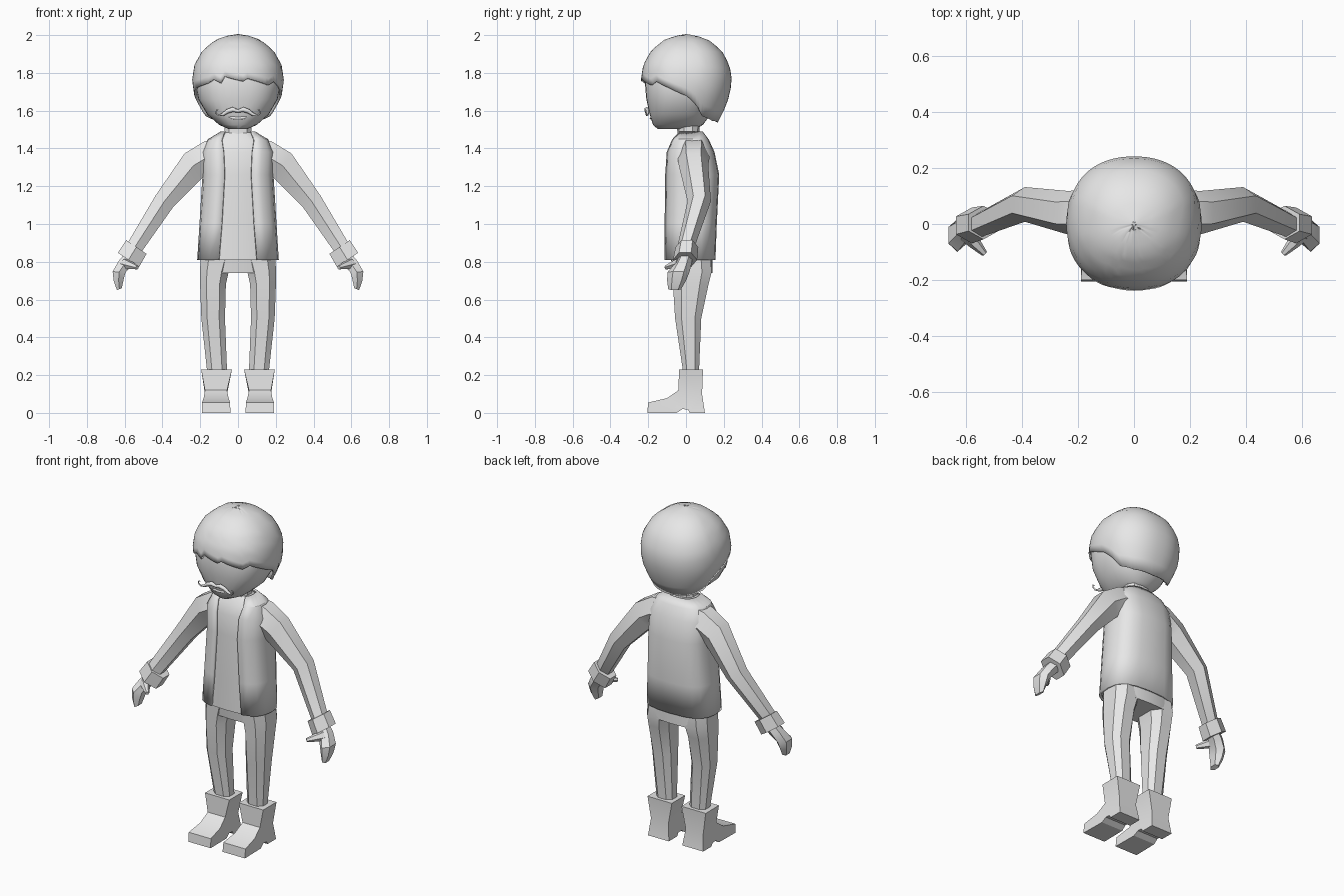
import bpy, bmesh, math
from mathutils import Vector

if "Cube" in bpy.data.objects:
    bpy.data.objects.remove(bpy.data.objects["Cube"])

grey = bpy.data.materials.new("plain_grey")
grey.diffuse_color = (0.8, 0.8, 0.8, 1)
grey.use_nodes = True
grey.node_tree.nodes["Principled BSDF"].inputs["Base Color"].default_value = grey.diffuse_color


def finish(name, bm, angle=30, mirror=False, thickness=0):
    bmesh.ops.recalc_face_normals(bm, faces=bm.faces)
    me = bpy.data.meshes.new(name)
    bm.to_mesh(me)
    bm.free()
    me.materials.append(grey)
    ob = bpy.data.objects.new(name, me)
    bpy.context.collection.objects.link(ob)
    bpy.ops.object.select_all(action='DESELECT')
    ob.select_set(True)
    bpy.context.view_layer.objects.active = ob
    bpy.ops.object.shade_smooth_by_angle(angle=math.radians(angle))
    if thickness:
        s = ob.modifiers.new("thickness", 'SOLIDIFY')
        s.thickness = thickness
        s.offset = 0
    if mirror:
        ob.modifiers.new("mirror", 'MIRROR')
    return ob


def loft(name, rings, caps=True, closed=True, **kw):
    """Skin a list of equal-length rings of points."""
    bm = bmesh.new()
    vs = [[bm.verts.new(p) for p in r] for r in rings]
    n = len(rings[0])
    for a, b in zip(vs, vs[1:]):
        for i in range(n if closed else n - 1):
            j = (i + 1) % n
            bm.faces.new((a[i], a[j], b[j], b[i]))
    if caps:
        bm.faces.new(vs[0])
        bm.faces.new(vs[-1])
    return finish(name, bm, **kw)


def spow(v, e):
    return math.copysign(abs(v) ** e, v)


def oval(z, hw, yf, yb, a, n=2.4, cx=0):
    """Point on a rounded-square outline; angle 0 faces front."""
    cy, hy = (yf + yb) / 2, (yb - yf) / 2
    return Vector((cx + hw * spow(math.sin(a), 2 / n), cy - hy * spow(math.cos(a), 2 / n), z))


def ovals(rows, sides, n=2.4):
    return [[oval(*r, 2 * math.pi * i / sides, n) for i in range(sides)] for r in rows]


def lerp(table, x):
    for (x0, y0), (x1, y1) in zip(table, table[1:]):
        if x0 <= x <= x1:
            return y0 + (y1 - y0) * (x - x0) / (x1 - x0)
    return table[-1][1] if x > table[-1][0] else table[0][1]


def limb(name, rows, sides=6, **kw):
    """Rows: centre, sideways direction in xz, half sizes across and in y."""
    rings = []
    for c, u, hu, hv in rows:
        u = Vector((u[0], 0, u[1])).normalized()
        rings.append([Vector(c) + u * hu * 1.15 * math.sin(t) + Vector((0, hv * math.cos(t), 0))
                      for t in (2 * math.pi * i / sides for i in range(sides))])
    return loft(name, rings, mirror=True, **kw)


# head and neck
loft("head", ovals([(1.503, .05, -.15, .05), (1.525, .10, -.175, .09), (1.58, .163, -.192, .13),
                    (1.66, .21, -.21, .16), (1.75, .228, -.218, .2), (1.85, .21, -.2, .19),
                    (1.94, .12, -.12, .12)], 32), angle=40)
loft("neck", ovals([(1.43, .085, -.055, .08), (1.48, .072, -.045, .07), (1.54, .078, -.05, .075)], 10))

# hair cap with a jagged fringe that drops towards the nape
profile = [(1.54, .168), (1.6, .198), (1.68, .23), (1.76, .242), (1.84, .23), (1.915, .188),
           (1.97, .12), (1.99, .06), (2.0, 0)]
side = [(70, 1.72), (90, 1.68), (105, 1.62), (113, 1.575), (140, 1.55), (180, 1.54)]
fringe = [(-50, 1.735), (-40, 1.745), (-30, 1.765), (-20, 1.745), (-15, 1.78), (5, 1.755),
          (10, 1.77), (40, 1.735), (50, 1.755)]
edge = [(-d, z) for d, z in reversed(side)] + fringe + side
hair = []
for k in range(13):
    t = max(k / 12, .02)
    row = []
    for d in range(-180, 180, 5):
        z = 2 - (2 - lerp(edge, d)) * (1 - math.cos(t * math.pi / 2))
        r = lerp(profile, z)
        row.append(oval(z, r - .006, -(r - .01), r - .006, math.radians(d), 2.25))
    hair.append(row)
bm = bmesh.new()
hv = [[bm.verts.new(p) for p in r] for r in hair]
bm.faces.new(hv[0])
for a, b in zip(hv, hv[1:]):
    for i in range(72):
        j = (i + 1) % 72
        bm.faces.new((a[i], a[j], b[j], b[i]))
finish("hair", bm, angle=45, thickness=.014)


# curled moustache and lower lip
def strand(name, pts, depth):
    cu = bpy.data.curves.new(name, 'CURVE')
    cu.dimensions = '3D'
    cu.bevel_depth = depth
    cu.bevel_resolution = 1
    cu.use_fill_caps = True
    sp = cu.splines.new('POLY')
    sp.points.add(len(pts) - 1)
    for p, (x, y, z, r) in zip(sp.points, pts):
        p.co = (x, y, z, 1)
        p.radius = r
    cu.materials.append(grey)
    bpy.context.collection.objects.link(bpy.data.objects.new(name, cu))


wing = [(.028, -.208, 1.606, 1.1), (.055, -.206, 1.597, 1), (.08, -.205, 1.58, .7),
        (.103, -.208, 1.575, .4), (.118, -.211, 1.588, .3), (.114, -.213, 1.603, .25),
        (.104, -.213, 1.604, .15)]
strand("moustache", [(-x, y, z, r) for x, y, z, r in reversed(wing)] + [(0, -.207, 1.598, .7)] + wing, .012)
strand("lower_lip", [(-.06, -.177, 1.572, .3), (-.03, -.183, 1.562, 1), (0, -.184, 1.56, 1),
                     (.03, -.183, 1.562, 1), (.06, -.177, 1.572, .3)], .008)

# shirt and open jacket
torso = [(.81, .21, -.115, .15), (1.0, .198, -.112, .157), (1.26, .182, -.108, .17),
         (1.38, .185, -.1, .145), (1.445, .155, -.075, .115), (1.485, .088, -.045, .085)]
gap = [.10, .085, .07, .075, .085, .07]
loft("shirt", ovals([(z, w - .014, f + .006, b - .014) for z, w, f, b in torso], 20, 2.8))
coat = []
for row, g in zip(torso, gap):
    a0 = math.asin((g / row[1]) ** 1.4)
    coat.append([oval(*row, a0 + (2 * math.pi - 2 * a0) * i / 18, 2.8) for i in range(19)])
loft("jacket", coat, caps=False, closed=False, thickness=.012)

# sleeves, cuffs and hands
limb("sleeve", [((.11, .04, 1.365), (.1, 1), .085, .085), ((.16, .04, 1.355), (.2, 1), .085, .085),
                ((.235, .04, 1.31), (.6, .8), .08, .078), ((.39, .07, 1.12), (.83, .56), .056, .062),
                ((.545, 0, .88), (.83, .56), .044, .046)])
limb("cuff", [((.538, .005, .878), (.83, .56), .065, .06), ((.58, -.005, .81), (.83, .56), .068, .064)])
limb("hand", [((.565, 0, .83), (.83, .56), .035, .036), ((.6, -.015, .79), (.88, .4), .035, .045),
              ((.63, -.04, .745), (1, .1), .034, .058), ((.632, -.05, .70), (1, -.1), .026, .05),
              ((.628, -.06, .655), (1, -.4), .014, .034)])

# thumb, angled forward and inward
tip = Vector((-.065, -.07, -.02))
u = tip.cross(Vector((0, 0, 1))).normalized()
w = tip.cross(u).normalized()
loft("thumb", [[Vector((.6, -.035, .79)) + tip * s + (u * math.cos(t) + w * math.sin(t)) * r
                for t in (math.pi * i / 3 for i in range(6))]
               for s, r in ((0, .03), (.5, .022), (1.02, .011))], mirror=True)

# trousers
loft("hips", ovals([(.74, .195, -.07, .14), (.86, .19, -.085, .14)], 16, 3))
legs = [(.85, .01, .2, -.085, .135), (.745, .045, .207, -.078, .142), (.68, .06, .205, -.075, .125),
        (.5, .065, .198, -.062, .085), (.23, .055, .168, -.02, .072), (.17, .06, .165, -.02, .07)]
loft("trouser_leg", [[oval(z, (x1 - x0) / 2, y0, y1, 2 * math.pi * (i + .5) / 8, 2.6, (x0 + x1) / 2)
                      for i in range(8)] for z, x0, x1, y0, y1 in legs], mirror=True)

# boots: side outline (y, z, inner x, outer x)
outline = [(.1, 0, .045, .185), (.085, .1, .058, .175), (.09, .23, .032, .195), (-.037, .23, .032, .195),
           (-.04, .12, .058, .175), (-.1, .078, .05, .182), (-.2, .055, .042, .19), (-.205, 0, .04, .19),
           (-.05, 0, .042, .187), (-.02, .02, .045, .185), (.01, .018, .045, .185), (.02, 0, .045, .185)]
bm = bmesh.new()
inner = [bm.verts.new((a, y, z)) for y, z, a, b in outline]
outer = [bm.verts.new((b, y, z)) for y, z, a, b in outline]
for i in range(12):
    j = (i + 1) % 12
    bm.faces.new((inner[i], inner[j], outer[j], outer[i]))
for s in (inner, outer):
    bm.faces.new([s[k] for k in (1, 2, 3, 4)])
    bm.faces.new([s[k] for k in (0, 1, 4, 10, 11)])
    bm.faces.new([s[k] for k in (4, 5, 9, 10)])
    bm.faces.new([s[k] for k in (5, 6, 7, 8, 9)])
finish("boot", bm, angle=25, mirror=True)
